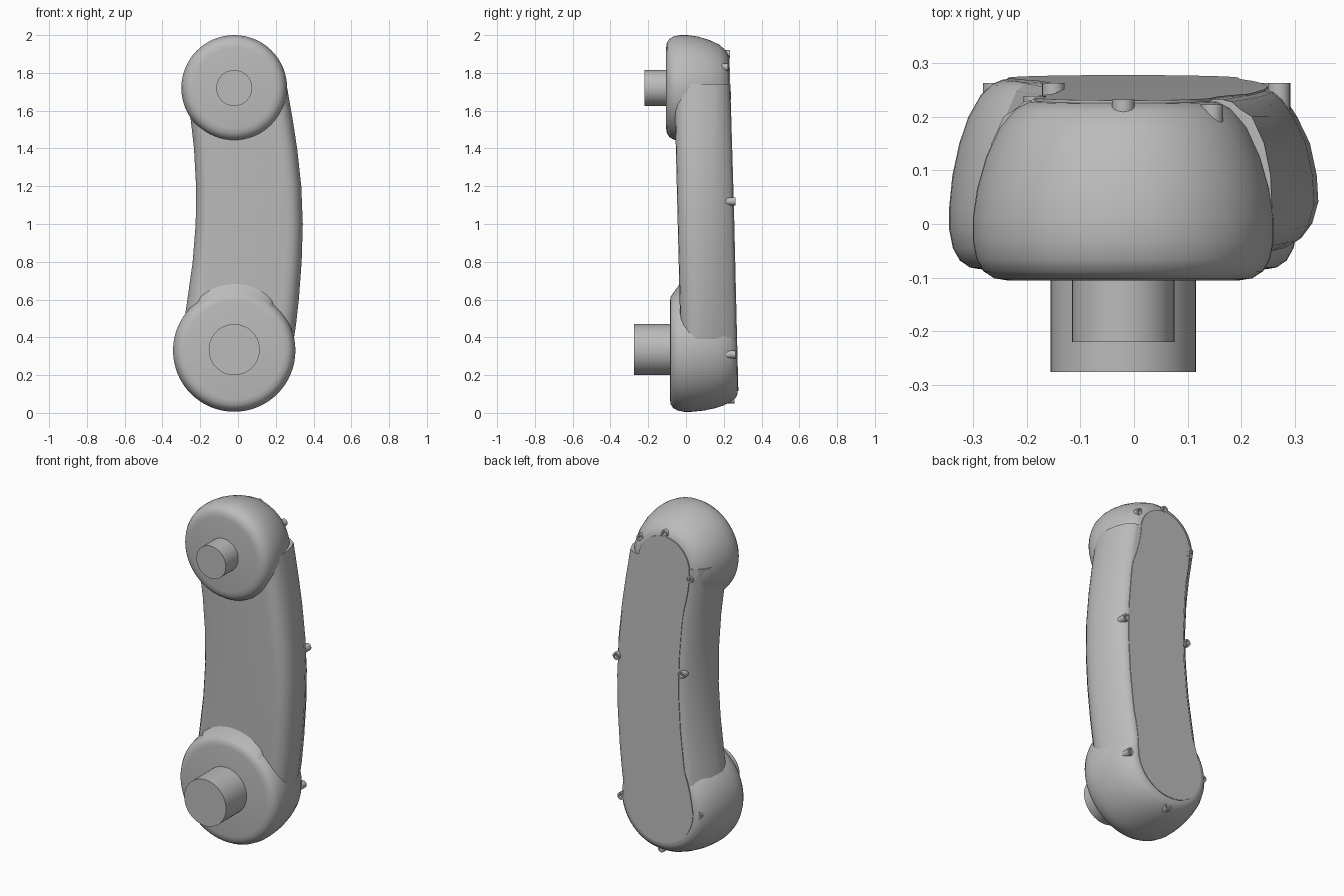
import bpy, bmesh, math
from mathutils import Vector

if "Cube" in bpy.data.objects:
    bpy.data.objects.remove(bpy.data.objects["Cube"], do_unlink=True)

grey = bpy.data.materials.new("light_grey")
grey.use_nodes = True
grey.diffuse_color = (0.5, 0.5, 0.5, 1)
grey.node_tree.nodes["Principled BSDF"].inputs["Base Color"].default_value = (0.5, 0.5, 0.5, 1)

AXIS_X, LOW_Z, TOP_Z = -0.02, 0.33, 1.72


def back_y(z):
    """Height of the gently bent back surface."""
    return 0.25 - (z - 1.12) * (0.03 if z > 1.12 else 0.024)


def finish(name, bm, angle=35):
    bmesh.ops.remove_doubles(bm, verts=bm.verts, dist=1e-5)
    bmesh.ops.recalc_face_normals(bm, faces=bm.faces)
    mesh = bpy.data.meshes.new(name)
    bm.to_mesh(mesh)
    bm.free()
    mesh.materials.append(grey)
    obj = bpy.data.objects.new(name, mesh)
    bpy.context.collection.objects.link(obj)
    bpy.ops.object.select_all(action="DESELECT")
    obj.select_set(True)
    bpy.context.view_layer.objects.active = obj
    bpy.ops.object.shade_smooth_by_angle(angle=math.radians(angle))
    return obj


def skin(bm, rings, closed=True, caps=False):
    """Bridge a list of point rings with quads."""
    loops = [[bm.verts.new(p) for p in ring] for ring in rings]
    n = len(loops[0])
    for a, b in zip(loops, loops[1:]):
        for i in range(n if closed else n - 1):
            j = (i + 1) % n
            bm.faces.new((a[i], a[j], b[j], b[i]))
    if caps:
        bm.faces.new(loops[0])
        bm.faces.new(loops[-1])


def lathe(name, x, z, profile, steps=64, slope=0.0):
    """Turn (radius, y) points about a front-to-back axis."""
    bm = bmesh.new()
    rings = []
    for r, y in profile:
        ring = []
        for i in range(steps):
            a = math.tau * i / steps
            dz = r * math.sin(a)
            ring.append((x + r * math.cos(a), y - slope * dz * max(y, 0) / 0.25, z + dz))
        rings.append(ring)
    skin(bm, rings, caps=True)
    return finish(name, bm)


# Rounded joint housings
lathe("lower_joint", AXIS_X, LOW_Z, [
    (0.26, -0.085), (0.285, -0.081), (0.304, -0.068), (0.317, -0.045), (0.324, -0.01),
    (0.324, 0.03), (0.318, 0.09), (0.305, 0.15), (0.288, 0.2), (0.265, 0.24),
    (0.245, 0.26), (0.225, 0.268)], slope=0.024)
lathe("upper_joint", AXIS_X, TOP_Z, [
    (0.215, -0.105), (0.24, -0.101), (0.26, -0.088), (0.273, -0.066), (0.28, -0.03),
    (0.28, 0.01), (0.272, 0.065), (0.255, 0.125), (0.23, 0.18), (0.2, 0.215),
    (0.175, 0.228), (0.15, 0.231)], slope=0.03)

# Protruding axle pins
lathe("lower_pin", AXIS_X, LOW_Z + 0.005, [(0.135, -0.275), (0.135, -0.05)])
lathe("upper_pin", AXIS_X, TOP_Z, [(0.095, -0.22), (0.095, -0.05)])

# Curved arm body: stations of height, left edge and right edge
stations = [(0.33, -0.3, 0.285), (0.45, -0.29, 0.305), (0.6, -0.268, 0.322),
            (0.8, -0.24, 0.337), (1.0, -0.224, 0.343), (1.2, -0.222, 0.335),
            (1.4, -0.233, 0.313), (1.55, -0.25, 0.29), (1.74, -0.28, 0.257)]


def edges_at(z):
    for (z0, l0, r0), (z1, l1, r1) in zip(stations, stations[1:]):
        if z <= z1:
            t = (z - z0) / (z1 - z0)
            return l0 + (l1 - l0) * t, r0 + (r1 - r0) * t
    return stations[-1][1:]


def section(z, left, right):
    mid, w = (left + right) / 2, (right - left) / 2
    f, b = -0.035 - 0.025 * (z - 0.65), back_y(z)
    half = [(0.7, f), (0.8, f + 0.004), (0.89, f + 0.018), (0.96, f + 0.045),
            (1.0, f + 0.085), (0.99, 0.09), (0.945, 0.15), (0.86, 0.2),
            (0.78, b - 0.018), (0.72, b - 0.004), (0.66, b)]
    full = half + [(-u, y) for u, y in reversed(half)]
    return [(mid + u * w, y, z) for u, y in full]


bm = bmesh.new()
skin(bm, [section(*s) for s in stations], caps=True)
finish("arm_body", bm)

# Soft fillet where the lower joint meets the body
bm = bmesh.new()
rings = []
for i in range(25):
    t = i / 24
    a = math.radians(48 + 80 * t)
    swell = 0.05 * math.sin(math.pi * t) ** 0.5
    arc = [(0.302, -0.07), (0.31 + swell * 0.25, -0.055),
           (0.31 + swell * 0.6, -0.042), (0.31 + swell, -0.032)]
    rings.append([(AXIS_X + r * math.cos(a), y, LOW_Z + r * math.sin(a)) for r, y in arc])
skin(bm, rings, closed=False)
finish("joint_fillet", bm, 60)

# Thin cover plate on the back, rounded at both ends
rows = []
LOW_R, TOP_R = 0.215, 0.165
for i in range(1, 13):
    a = math.pi / 2 * i / 12
    rows.append((LOW_Z - LOW_R * math.cos(a), AXIS_X, LOW_R * math.sin(a)))
for i in range(1, 24):
    z = LOW_Z + (TOP_Z - LOW_Z) * i / 24
    left, right = edges_at(z)
    k = min(1, i / 4, (24 - i) / 4)
    end_r = LOW_R if i < 12 else TOP_R
    mid = AXIS_X + ((left + right) / 2 - AXIS_X) * k
    rows.append((z, mid, end_r + ((right - left) / 2 * 0.67 - end_r) * k))
for i in range(12):
    a = math.pi / 2 * i / 12
    rows.append((TOP_Z + TOP_R * math.sin(a), AXIS_X, TOP_R * math.cos(a)))
bm = bmesh.new()
skin(bm, [[(x - w, back_y(z) - 0.003, z), (x - w, back_y(z) + 0.003, z),
           (x + w, back_y(z) + 0.003, z), (x + w, back_y(z) - 0.003, z)]
          for z, x, w in rows], caps=True)
finish("back_plate", bm)

# Hollow-headed screws around the plate: x, z, outer y
screws = [(-0.02, 1.9, 0.232), (0.145, 1.83, 0.222), (-0.185, 1.68, 0.238),
          (0.27, 1.12, 0.262), (-0.15, 1.12, 0.262),
          (0.24, 0.31, 0.262), (-0.26, 0.33, 0.262), (-0.02, 0.07, 0.258)]
for n, (x, z, y) in enumerate(screws):
    lathe(f"screw_{n + 1}", x, z, [(0.021, y - 0.06), (0.021, y), (0.012, y), (0.009, y - 0.012)], 20)
